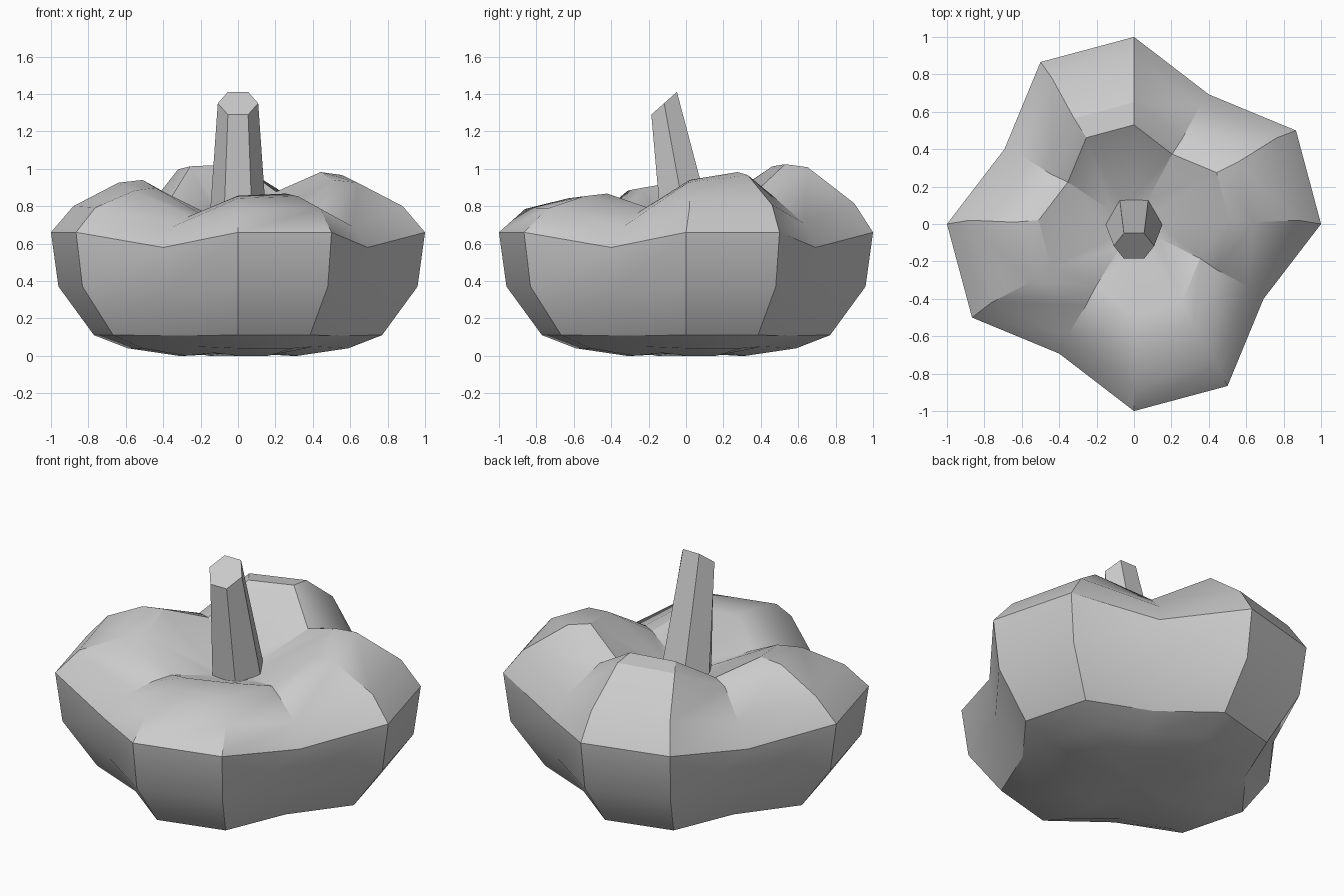
import bpy, bmesh
from math import sin, cos, radians

if "Cube" in bpy.data.objects:
    bpy.data.objects.remove(bpy.data.objects["Cube"])


def finish(name, bm):
    bmesh.ops.recalc_face_normals(bm, faces=bm.faces)
    mesh = bpy.data.meshes.new(name)
    bm.to_mesh(mesh)
    bm.free()
    ob = bpy.data.objects.new(name, mesh)
    bpy.context.collection.objects.link(ob)
    bpy.ops.object.select_all(action='DESELECT')
    ob.select_set(True)
    bpy.context.view_layer.objects.active = ob
    bpy.ops.object.shade_smooth_by_angle(angle=radians(30))
    return ob


def bridge(bm, a, b):
    n = len(a)
    for i in range(n):
        j = (i + 1) % n
        bm.faces.new((a[i], a[j], b[j], b[i]))


def fan(bm, ring, centre):
    for i in range(len(ring)):
        bm.faces.new((ring[i], ring[(i + 1) % len(ring)], centre))


# Pumpkin body: ridge profile (radius, height, backward rise, y shift)
profile = [(0.32, 0.0, 0, 0), (0.59, 0.04, 0, 0), (0.77, 0.11, 0, 0),
           (0.96, 0.37, 0, 0), (1.0, 0.66, 0, 0), (0.88, 0.80, 0.017, 0.02),
           (0.64, 0.925, 0.13, 0.01), (0.51, 0.94, 0.165, 0.02)]
bm = bmesh.new()
rings = []
for r, z, rise, shift in profile:
    ring = []
    for k in range(12):
        a = radians(30 * k)
        valley = k % 3 == 2            # every third column is a groove
        rr = r * 0.8 if valley else r
        zz = 0.015 + z * 0.855 if valley else z
        y = rr * sin(a)
        ring.append(bm.verts.new((rr * cos(a), y + shift, zz + rise * y)))
    rings.append(ring)

# Sunken ring around the stem
rings.append([bm.verts.new((0.14 * cos(radians(30 * k)), 0.14 * sin(radians(30 * k)),
                            0.73 + 0.02 * sin(radians(30 * k)))) for k in range(12)])
for a, b in zip(rings, rings[1:]):
    bridge(bm, a, b)
fan(bm, rings[0], bm.verts.new((0, 0, 0.015)))
fan(bm, rings[-1], bm.verts.new((0, 0, 0.73)))
finish("pumpkin_body", bm)

# Stem: leaning six-sided taper with a slanted cut top
bm = bmesh.new()
base, top = [], []
for k in range(6):
    c, s = cos(radians(60 * k)), sin(radians(60 * k))
    base.append(bm.verts.new((0.153 * c, 0.153 * s, 0.71 + 0.02 * s)))
    top.append(bm.verts.new((0.108 * c, -0.117 + 0.079 * s, 1.35 + 0.07 * s)))
bridge(bm, base, top)
bm.faces.new(top)
bm.faces.new(base[::-1])
finish("stem", bm)
